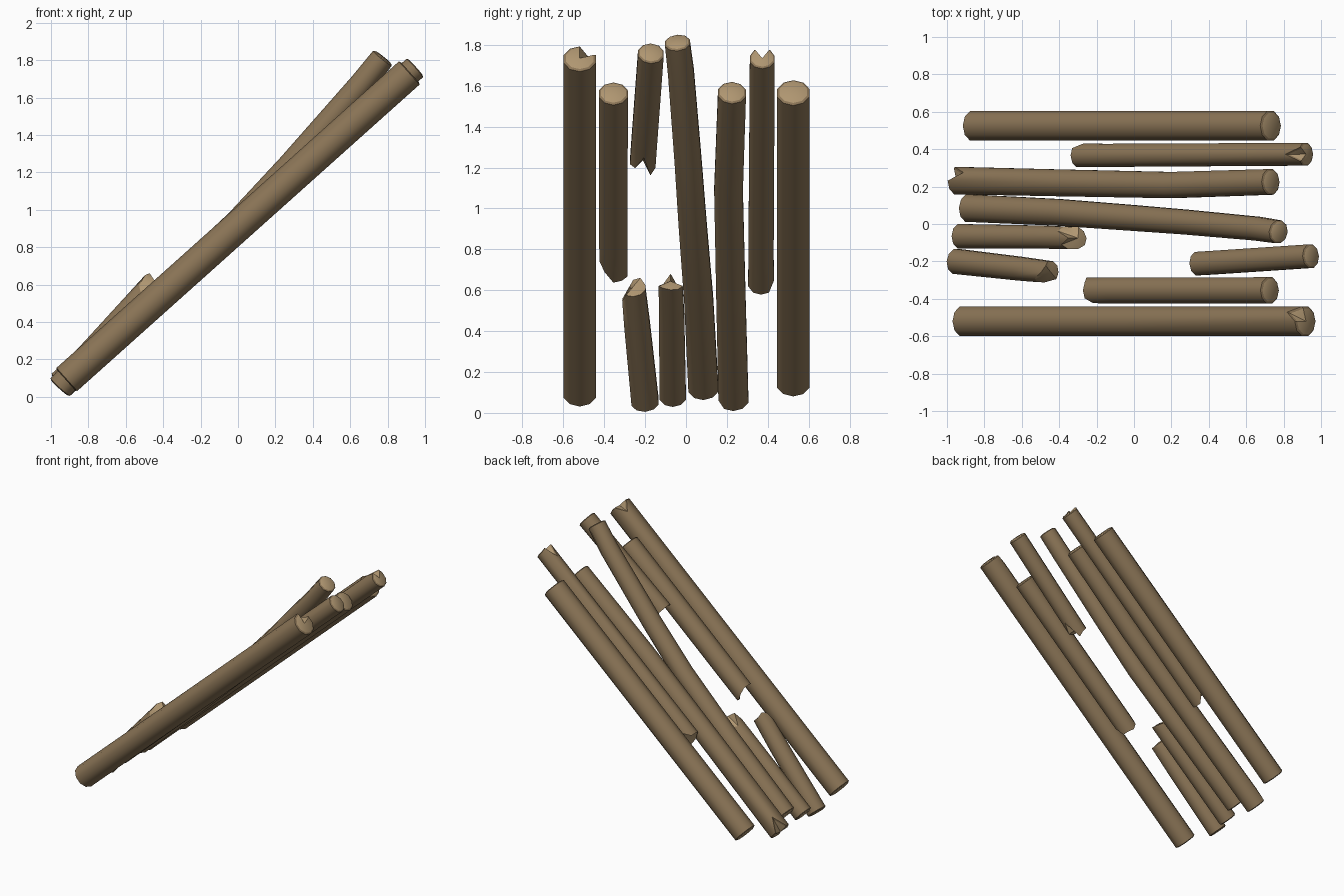
import bpy, bmesh, math
from mathutils import Vector

if "Cube" in bpy.data.objects:
    bpy.data.objects.remove(bpy.data.objects["Cube"])

SIDES = 10


def material(name, rgb):
    m = bpy.data.materials.new(name)
    m.diffuse_color = (*rgb, 1)
    m.use_nodes = True
    m.node_tree.nodes["Principled BSDF"].inputs["Base Color"].default_value = m.diffuse_color
    return m


BARK = material("bark brown", (0.255, 0.175, 0.093))
WOOD = material("cut wood tan", (0.43, 0.305, 0.165))


def on_slope(x):
    """Height of the common leaning line at x."""
    return 0.912 + 0.895 * x


def pt(x, y, z=None):
    return Vector((x, y, on_slope(x) if z is None else z))


def log(name, path, r0, r1, start=None, end=None, start_broken=0, end_broken=0):
    """Tube along path. start/end: {side index: amount pulled back}; side 0 is the top,
    counting towards +y. A broken end has a bare wood face with a sunken or raised middle."""
    bm = bmesh.new()
    n = len(path)
    rows, frames = [], []
    for i, p in enumerate(path):
        d = (path[min(i + 1, n - 1)] - path[max(i - 1, 0)]).normalized()
        v = (Vector((0, 1, 0)) - d * d.y).normalized()
        u = v.cross(d) * -1
        u = u if u.z > 0 else -u
        r = r0 + (r1 - r0) * i / (n - 1)
        frames.append((p, d, r))
        pull, sign = {}, 0
        if i == 0:
            pull, sign = start or {}, 1
        elif i == n - 1:
            pull, sign = end or {}, -1
        row = []
        for k in range(SIDES):
            a = 2 * math.pi * k / SIDES
            q = p + (u * math.cos(a) + v * math.sin(a)) * r + d * sign * pull.get(k, 0)
            row.append(bm.verts.new(q))
        rows.append(row)
    # bark sides
    for a, b in zip(rows, rows[1:]):
        for k in range(SIDES):
            j = (k + 1) % SIDES
            bm.faces.new((a[k], a[j], b[j], b[k]))
    # ends: narrow bark rim, then a fan of bare wood
    for row, (p, d, r), sign, broken in ((rows[0], frames[0], -1, start_broken),
                                         (rows[-1], frames[-1], 1, end_broken)):
        out = d * sign
        inner = row
        if not broken:
            inner = [bm.verts.new(p + (w.co - p) * 0.86 + out * 0.006) for w in row]
            for k in range(SIDES):
                j = (k + 1) % SIDES
                bm.faces.new((row[k], row[j], inner[j], inner[k]))
        mid = bm.verts.new(p + out * (broken if broken else 0.006))
        for k in range(SIDES):
            f = bm.faces.new((inner[k], inner[(k + 1) % SIDES], mid))
            f.material_index = 1
    bmesh.ops.recalc_face_normals(bm, faces=bm.faces)
    me = bpy.data.meshes.new(name)
    bm.to_mesh(me)
    bm.free()
    me.materials.append(BARK)
    me.materials.append(WOOD)
    ob = bpy.data.objects.new(name, me)
    bpy.context.collection.objects.link(ob)
    return ob


# two thick outer logs
log("front_outer_log", [pt(-0.915, -0.52), pt(0, -0.52), pt(0.915, -0.52)], 0.083, 0.083,
    end={1: 0.07})
log("back_outer_log", [pt(-0.86, 0.525), pt(0, 0.525), pt(0.73, 0.525)], 0.083, 0.083)

# upper logs with a snapped lower end
log("front_upper_log", [pt(-0.225, -0.355), pt(-0.1, -0.355), pt(0.725, -0.355)], 0.072, 0.074,
    start={4: -0.03, 5: -0.03, 6: 0.03, 7: 0.07, 8: 0.03, 3: -0.04, 2: -0.02}, start_broken=-0.02)
log("short_upper_log", [pt(0.34, -0.212), pt(0.45, -0.205), pt(0.945, -0.172)], 0.066, 0.066,
    start={4: -0.02, 5: 0.12, 6: 0.03, 7: 0.02}, start_broken=-0.03)
log("back_upper_log", [pt(-0.295, 0.367), pt(-0.15, 0.367), pt(0.915, 0.373)], 0.066, 0.064,
    start={3: 0.02, 4: -0.03, 5: -0.03, 6: -0.03, 7: -0.02, 2: 0.05}, start_broken=-0.03,
    end={0: 0.085, 1: -0.01, 9: -0.01})

# lower stumps with a snapped upper end
log("front_stump", [pt(-0.95, -0.2, 0.052), pt(-0.6, -0.24, 0.44), pt(-0.45, -0.258, 0.61)],
    0.07, 0.062, end={8: 0.08, 9: 0.06, 7: 0.06, 0: 0, 1: -0.02}, end_broken=0.01)
log("middle_stump", [pt(-0.93, -0.065), pt(-0.5, -0.07), pt(-0.31, -0.075)], 0.068, 0.062,
    end={0: 0.0, 1: 0.09, 2: 0.07, 9: 0.06, 8: 0.04, 5: -0.02, 6: -0.02, 4: -0.01}, end_broken=0.015)

# long bent log rising above the others
log("bent_log", [pt(-0.885, 0.085, 0.12), pt(-0.4, 0.062, 0.556), pt(0, 0.032, 0.93),
                 pt(0.28, 0.01, 1.235), pt(0.66, -0.025, 1.67), pt(0.772, -0.042, 1.81)],
    0.077, 0.064)

# long straight log with a split foot
log("back_middle_log", [pt(-0.945, 0.232), pt(-0.4, 0.22), pt(0.2, 0.208), pt(0.73, 0.225)],
    0.077, 0.072, start={1: 0.1, 7: 0.02})

# smooth sides, crisp ends
for ob in bpy.context.collection.objects:
    ob.select_set(True)
    bpy.context.view_layer.objects.active = ob
bpy.ops.object.shade_smooth_by_angle(angle=math.radians(40))
